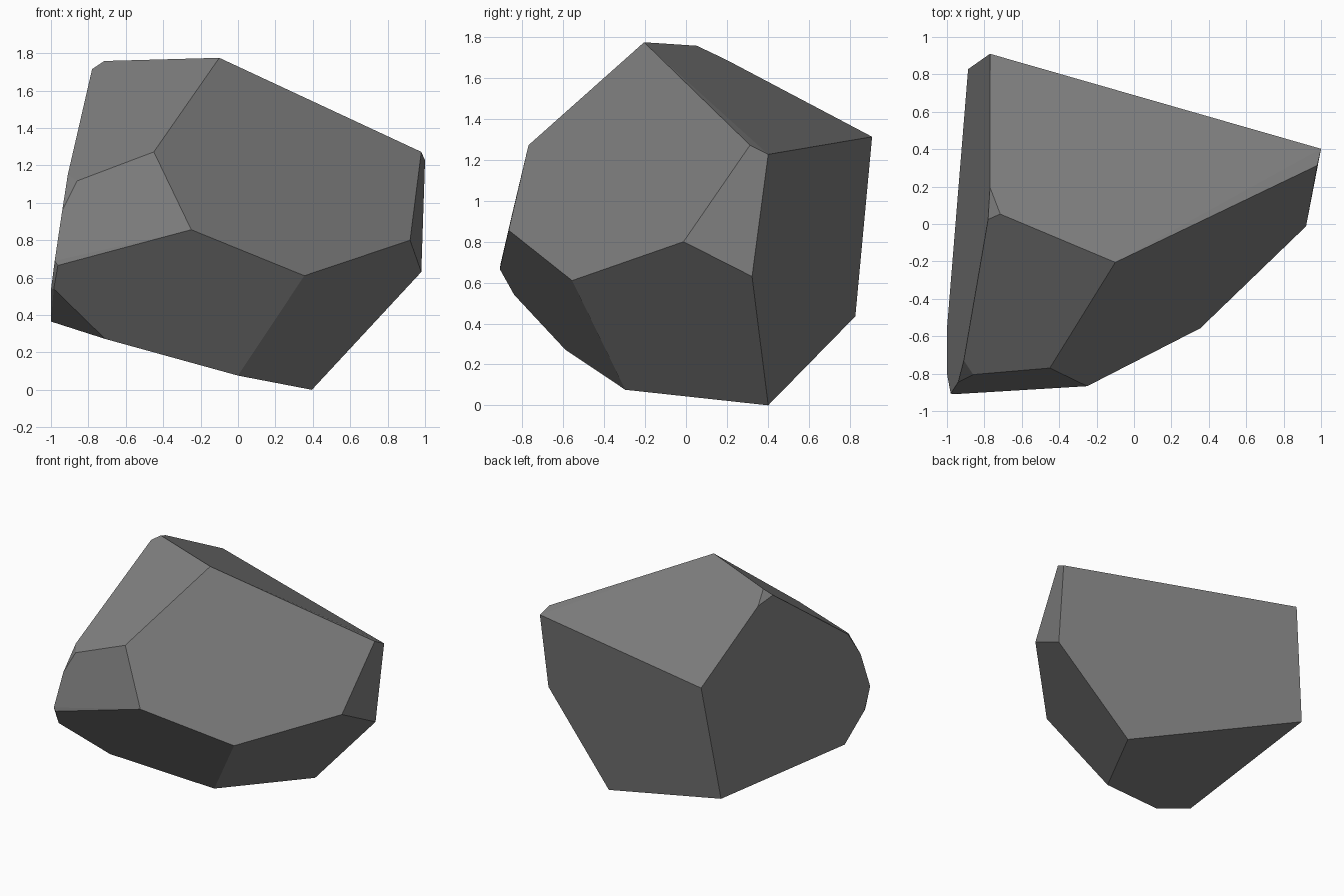
import bpy, bmesh, math

# Corners of the faceted boulder: (x, y, z)
crown = [(-0.10, -0.205, 1.775), (-0.715, 0.053, 1.758),
         (-0.77, 0.196, 1.69), (-0.78, 0.025, 1.715)]
shoulder = [(-0.77, 0.91, 1.313), (1.0, 0.402, 1.227), (0.98, 0.313, 1.272),
            (-0.45, -0.77, 1.272), (-0.86, -0.805, 1.117),
            (-0.91, -0.73, 1.15), (-0.94, -0.845, 0.957)]
waist = [(0.92, -0.012, 0.80), (0.98, 0.323, 0.63), (0.355, -0.557, 0.61),
         (-0.25, -0.867, 0.856), (-0.98, -0.907, 0.69), (-0.963, -0.91, 0.665),
         (-0.985, -0.84, 0.54), (-1.0, -0.80, 0.535)]
base = [(-0.887, 0.828, 0.435), (-1.0, -0.56, 0.365), (-0.71, -0.59, 0.272),
        (0.0, -0.297, 0.076), (0.395, 0.402, 0.0)]

# Wrap the corners in a convex hull and merge nearly coplanar triangles
bm = bmesh.new()
for co in crown + shoulder + waist + base:
    bm.verts.new(co)
hull = bmesh.ops.convex_hull(bm, input=bm.verts[:])
loose = [v for v in bm.verts if not v.link_faces]
bmesh.ops.delete(bm, geom=loose, context='VERTS')
bmesh.ops.dissolve_limit(bm, angle_limit=math.radians(4),
                         verts=bm.verts[:], edges=bm.edges[:])
bmesh.ops.recalc_face_normals(bm, faces=bm.faces[:])

mesh = bpy.data.meshes.new("boulder")
bm.to_mesh(mesh)
bm.free()

# Plain grey stone
stone = bpy.data.materials.new("stone grey")
stone.diffuse_color = (0.21, 0.21, 0.21, 1.0)
mesh.materials.append(stone)
bpy.context.collection.objects.link(bpy.data.objects.new("boulder", mesh))
